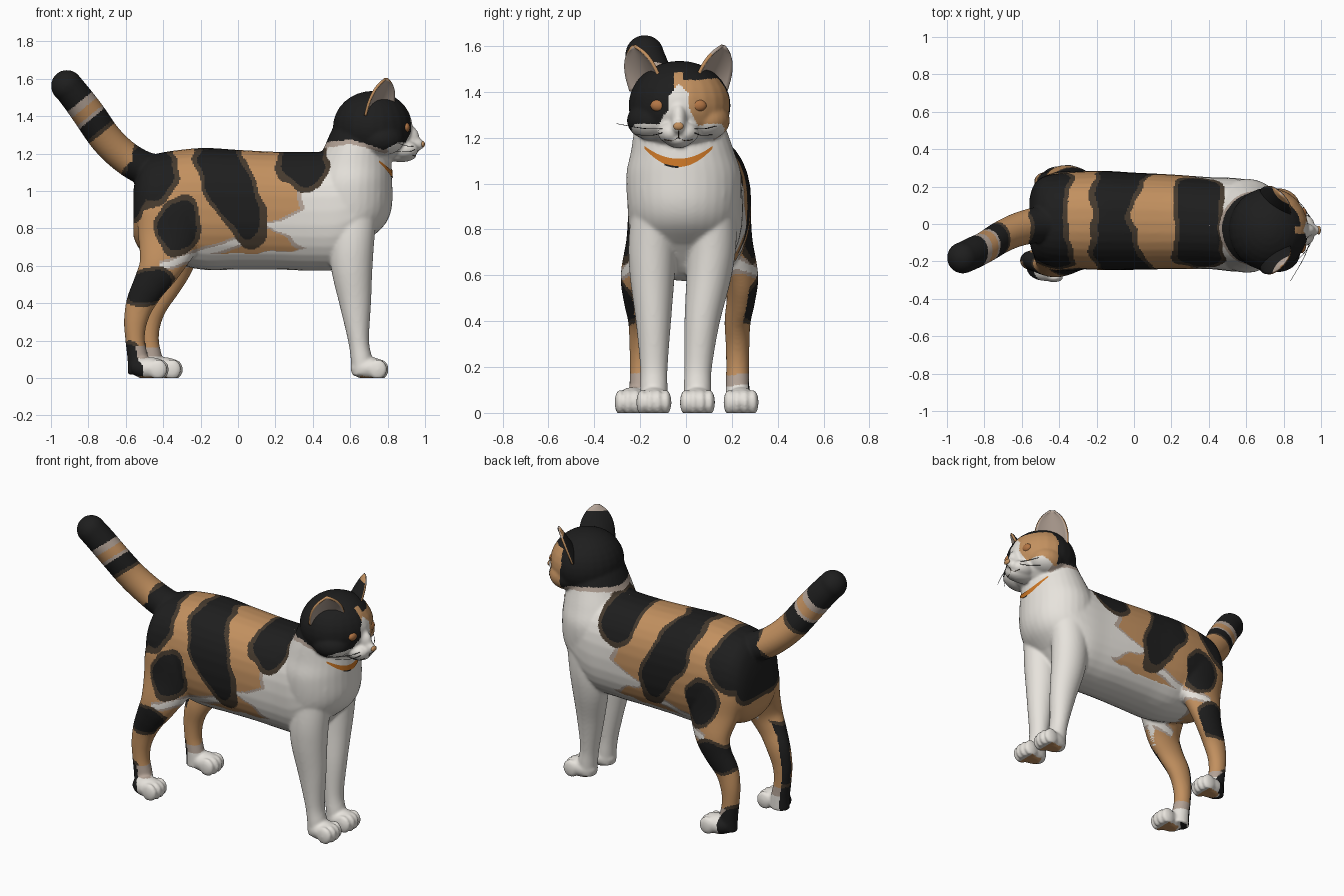
import bpy, bmesh, math
from mathutils import Vector, Matrix, noise
from mathutils.bvhtree import BVHTree

if "Cube" in bpy.data.objects:
    bpy.data.objects.remove(bpy.data.objects["Cube"])

def material(name, rgb):
    m = bpy.data.materials.new(name)
    m.diffuse_color = (*rgb, 1)
    m.use_nodes = True
    m.node_tree.nodes["Principled BSDF"].inputs["Base Color"].default_value = m.diffuse_color
    return m

WHITE, TAN, BLACK, BROWN, PINK, COLLAR, EYE = range(7)
mats = [material("white fur", (.80, .77, .72)), material("tan fur", (.54, .28, .115)),
        material("black fur", (.013, .013, .013)), material("dark brown fur", (.06, .042, .027)),
        material("pinkish grey", (.46, .37, .31)), material("collar orange", (.62, .19, .02)),
        material("eye amber", (.45, .18, .06))]

# ---------- helpers ----------
def spline(pts, steps):
    out = []
    for i in range(len(pts) - 1):
        p = [Vector(pts[max(0, min(len(pts) - 1, i + k))]) for k in (-1, 0, 1, 2)]
        for s in range(steps):
            t = s / steps
            out.append(.5 * (2 * p[1] + (p[2] - p[0]) * t + (2 * p[0] - 5 * p[1] + 4 * p[2] - p[3]) * t * t
                             + (3 * p[1] - p[0] - 3 * p[2] + p[3]) * t ** 3))
    return out + [Vector(pts[-1])]

def loft(bm, pts, n=32, steps=5, power=2.0, axis=None):
    """Tube through (x, y, z, side radius, depth radius) stations, optionally with a fixed axis."""
    st = spline(pts, steps)
    rings = []
    for i, p in enumerate(st):
        t = Vector(axis or (st[min(i + 1, len(st) - 1)] - st[max(i - 1, 0)])[:3]).normalized()
        ref = Vector((0, 1, 0)) if abs(t.y) < .9 else Vector((0, 0, 1))
        a = (ref - t * t.dot(ref)).normalized()
        b = a.cross(t)
        ring = []
        for k in range(n):
            c, s = math.cos(k * math.tau / n), math.sin(k * math.tau / n)
            c, s = (math.copysign(abs(v) ** (2 / power), v) for v in (c, s))
            ring.append(bm.verts.new(Vector(p[:3]) + a * c * p[3] + b * s * p[4]))
        rings.append(ring)
    for r, q in zip(rings, rings[1:]):
        for k in range(n):
            bm.faces.new((r[k], r[(k + 1) % n], q[(k + 1) % n], q[k]))
    bm.faces.new(rings[0][::-1])
    bm.faces.new(rings[-1])

def ball(bm, c, r):
    bmesh.ops.create_uvsphere(bm, u_segments=24, v_segments=16, radius=1,
                              matrix=Matrix.Translation(c) @ Matrix.Diagonal((*r, 1)))

def finish(bm, name, slots):
    bmesh.ops.recalc_face_normals(bm, faces=bm.faces)
    me = bpy.data.meshes.new(name)
    bm.to_mesh(me)
    bm.free()
    for s in slots:
        me.materials.append(mats[s])
    me.polygons.foreach_set("use_smooth", [True] * len(me.polygons))
    ob = bpy.data.objects.new(name, me)
    bpy.context.collection.objects.link(ob)
    return ob

def table(x, pts):
    for (a, fa), (b, fb) in zip(pts, pts[1:]):
        if x <= b:
            return fa + (fb - fa) * max(0, (x - a) / (b - a))
    return pts[-1][1]

# ---------- body: lofted masses fused by a voxel remesh ----------
bm = bmesh.new()
# torso
loft(bm, [(x, y, z, ry, rz) for x, y, z, ry, rz in [
    (-.56, .02, .88, .11, .12), (-.54, .02, .90, .18, .19), (-.5, .02, .915, .225, .25),
    (-.42, .02, .92, .25, .283), (-.2, .02, .905, .265, .325), (0, .015, .9, .26, .32),
    (.2, .012, .895, .253, .315), (.4, .005, .892, .246, .317), (.55, -.005, .90, .25, .31),
    (.68, -.01, .95, .23, .23), (.76, -.01, .98, .18, .16)]], power=2.3, axis=(1, 0, 0))
# chest and neck
loft(bm, [(.58, -.01, .74, .18, .12), (.59, -.01, .82, .225, .195), (.6, -.01, .91, .245, .222),
          (.605, -.01, 1.04, .25, .22), (.617, -.015, 1.14, .225, .203), (.635, -.025, 1.24, .2, .172),
          (.67, -.03, 1.35, .17, .155), (.7, -.03, 1.43, .11, .11)], axis=(0, 0, -1))
# head, cheeks, muzzle, nose bridge, chin
HY = -.033
ball(bm, (.72, HY + .005, 1.34), (.213, .223, .195))
for s in (-1, 1):
    ball(bm, (.77, HY + s * .12, 1.275), (.12, .105, .085))
    ball(bm, (.89, HY + s * .032, 1.222), (.075, .058, .05))
ball(bm, (.9, HY, 1.285), (.07, .04, .07))
ball(bm, (.935, HY, 1.25), (.062, .034, .04))
ball(bm, (.87, HY, 1.192), (.085, .06, .038))
# tail
loft(bm, [(-.42, .01, 1.1, .09, .09), (-.52, -.005, 1.13, .095, .09), (-.62, -.03, 1.195, .09, .088),
          (-.71, -.07, 1.285, .085, .088), (-.79, -.12, 1.4, .082, .088), (-.86, -.155, 1.495, .085, .085),
          (-.912, -.18, 1.56, .083, .083)])
ball(bm, (-.915, -.18, 1.562), (.085, .085, .085))

def paw(x, y):
    ball(bm, (x, y, .052), (.1, .07, .06))
    for k in (-1.5, -.5, .5, 1.5):
        ball(bm, (x + .062 - .01 * abs(k), y + k * .035, .046), (.05, .024, .055))

# front legs
for ys in ([-.13, -.145, -.147, -.142, -.14, -.14, -.14], [.12, .115, .1, .07, .053, .05, .05]):
    loft(bm, [(x, y, z, ry, rx) for y, (z, x, rx, ry) in zip(ys, [
        (.95, .62, .13, .1), (.75, .61, .12, .105), (.6, .608, .112, .098), (.4, .627, .085, .077),
        (.2, .645, .056, .06), (.1, .66, .057, .06), (.02, .67, .06, .06)])])
    paw(.7, ys[-1])
# hind legs, the far one set further forward
for s, dx, y0, yp in ((-1, 0, -.195, -.235), (1, .075, .225, .24)):
    loft(bm, [(x + dx * min(1, max(0, (.9 - z) / .4)), y0 + (.025 - .04 * (z < .7)) * -s * (z > .45), z, ry, rx)
              for z, x, rx, ry in [(1.0, -.36, .13, .06), (.9, -.35, .18, .08), (.75, -.37, .17, .09),
                                   (.6, -.415, .118, .075), (.5, -.47, .092, .063), (.4, -.522, .077, .057),
                                   (.3, -.548, .062, .052), (.2, -.55, .052, .05), (.1, -.535, .056, .052),
                                   (.02, -.53, .06, .052)]])
    paw(-.475 + dx, yp)
proto = finish(bm, "body_source", [])
rm = proto.modifiers.new("fuse", 'REMESH')
rm.mode, rm.voxel_size = 'VOXEL', .008
sm = proto.modifiers.new("soften", 'SMOOTH')
sm.factor, sm.iterations = .5, 9
me = bpy.data.meshes.new_from_object(proto.evaluated_get(bpy.context.evaluated_depsgraph_get()))
bpy.data.objects.remove(proto)
for v in me.vertices:
    v.co.z = max(v.co.z, 0)
me.name = "cat_body"
body = bpy.data.objects.new("cat_body", me)
bpy.context.collection.objects.link(body)
me.materials.clear()
for m in mats:
    me.materials.append(m)

# ---------- coat pattern ----------
SPOTS = [(-.47, 1.1, .12, .16, 0), (-.57, .98, .07, .13, 0), (-.04, 1.02, .11, .29, .437),
         (.35, 1.15, .115, .13, 0), (-.32, .81, .1, .135, -.2), (-.475, .49, .125, .085, .3),
         (-.57, .07, .06, .11, .25)]
CHEST = [(.55, -.3), (.62, -.2), (.66, .1), (.69, .36), (.76, .27), (.82, .14), (.85, .25), (.9, .36),
         (1.0, .34), (1.04, .45), (1.2, .49), (1.3, .45)]
HEAD = [(.4, 1.23), (.5, 1.265), (.6, 1.28), (.68, 1.26), (.78, 1.22), (.86, 1.26), (1, 1.27)]

def coat(c, n):
    w = noise.noise(c * 9)
    x, y, z = c.x + w * .025, c.y, c.z + w * .02
    if x < -.56 and z > 1.04 and -.63 * x + .77 * z > 1.25:     # tail rings
        s = -.63 * x + .77 * z
        for lim, col in ((1.465, TAN), (1.485, BROWN), (1.56, BLACK), (1.58, PINK), (1.63, TAN), (1.67, PINK)):
            if s < lim:
                return col
        return BLACK
    if x > .4:                                                  # head mask and face
        h = table(x, HEAD)
        if z > h:
            dy = abs(y - HY)
            if x > .82 and dy < min(.045, max(0, 1.43 - z) * .9) + max(0, 1.33 - z) * .6:
                return WHITE
            if x > .8 and dy < .02 and z < 1.49:
                return TAN
            return TAN if y > HY and x > .765 and z < 1.455 else BLACK
        if z > h - .025 and x < .8:
            return PINK
    shift = .075 * min(1, max(0, (.9 - z) / .4)) if y > 0 and x < -.2 else 0
    x -= shift
    if c.z < .012 and n.z < -.8:                                # paw pads
        return TAN if any(abs(c.x - px) < .05 for px in (.7, -.475 + shift)) else WHITE
    best = min(math.hypot(((x - a) * math.cos(t) + (z - b) * math.sin(t)) / rx,
                          ((z - b) * math.cos(t) - (x - a) * math.sin(t)) / rz) for a, b, rx, rz, t in SPOTS)
    out = n.y * (1 if y > 0 else -1)
    if z < .62 and (n.x > .7 or (out < -.2 and n.x > -.4)):     # plain inner hind legs
        best = 9
    if y < 0 and x < -.3 and .2 < z < .55 and n.x < -.4 and out < .1:
        best = 0                                                # dark back of one hind leg
    if best < 1:
        return BLACK
    if x < -.2 and z < .17:                                     # hind socks
        return WHITE if z < .115 else PINK
    if best < 1.22:
        return BROWN
    if n.z < -.6 and z > .52 and x > -.35:                      # belly
        return WHITE
    if -.42 < x < .05 and abs(z - .73 - .325 * x) < .03:        # flank streak
        return WHITE if abs(z - .73 - .325 * x) < .016 else PINK
    edge = table(z, CHEST)
    if x > .48 or (x > edge and x > -.25):
        return WHITE
    return PINK if x > edge - .03 and x > -.25 and z > .64 else TAN

me.polygons.foreach_set("material_index", [coat(p.center, p.normal) for p in me.polygons])
me.polygons.foreach_set("use_smooth", [True] * len(me.polygons))
me.update()

# ---------- ears: curved shells with pink lining, tan rim and pale tip ----------
for s, name in ((-1, "right_ear"), (1, "left_ear")):
    M = (Matrix.Translation((.75, HY + s * .137, 1.41)) @ Matrix.Rotation(-s * .29, 4, 'X')
         @ Matrix.Rotation(.2, 4, 'Y') @ Matrix.Rotation(s * .8, 4, 'Z'))
    verts, faces, U, V = [], [], 16, 16
    for j in range(V + 1):
        v = j / V
        half = max(.015, .108 * (1 - v ** 2.6) ** .62)
        for i in range(U + 1):
            u = 2 * i / U - 1
            verts.append(M @ Vector((-.055 * (1 - u * u) * (1 - .85 * v), u * half, .205 * v)))
    for j in range(V):
        for i in range(U):
            k = j * (U + 1) + i
            faces.append((k, k + U + 1, k + U + 2, k + 1))
    em = bpy.data.meshes.new(name)
    em.from_pydata(verts, [], faces)
    for slot in (BLACK, PINK, TAN, PINK, PINK, TAN):
        em.materials.append(mats[slot])
    em.polygons.foreach_set("material_index", [(3 if s < 0 else 2) * (k // U >= V - 3) for k in range(U * V)])
    em.polygons.foreach_set("use_smooth", [True] * len(em.polygons))
    ear = bpy.data.objects.new(name, em)
    bpy.context.collection.objects.link(ear)
    so = ear.modifiers.new("thickness", 'SOLIDIFY')
    so.thickness, so.offset, so.material_offset, so.material_offset_rim = .014, -1, 1, 2

# ---------- face details placed on the surface ----------
tree = BVHTree.FromPolygons([v.co for v in me.vertices], [p.vertices for p in me.polygons])

def front(y, z):
    return tree.ray_cast(Vector((.9 if z < 1.17 else 1.5, y, z)), Vector((-1, 0, 0)))[0] or Vector((.8, y, z))

for s, name in ((-1, "right_eye"), (1, "left_eye")):
    bm = bmesh.new()
    ball(bm, front(HY + s * .086, 1.34) - Vector((.014, 0, 0)), (.022, .036, .027))
    finish(bm, name, [EYE])
bm = bmesh.new()
ball(bm, front(HY, 1.25) + Vector((-.006, 0, 0)), (.012, .023, .017))
finish(bm, "nose", [TAN])

# collar: thin crescent plate on the throat, with a small dark tag strip
def plate(name, y0, y1, drop, thick, slot):
    bm, rows = bmesh.new(), []
    for i in range(25):
        y = y0 + (y1 - y0) * i / 24
        mid = 1.09 + drop + 3.1 * y * y
        half = thick * (1 - .7 * (y / .15) ** 2)
        rows.append([bm.verts.new(front(HY + y, mid + k * half) + Vector((.004, 0, 0))) for k in (-1, 0, 1)])
    for r, q in zip(rows, rows[1:]):
        for k in (0, 1):
            bm.faces.new((r[k], q[k], q[k + 1], r[k + 1]))
    finish(bm, name, [slot])

plate("collar", -.148, .148, 0, .018, COLLAR)
plate("collar_tag", -.06, 0, -.018, .004, BLACK)

bm = bmesh.new()
mouth = [[(0, 1.23), (0, 1.215), (0, 1.2)]] + [[(0, 1.2), (s * .03, 1.187), (s * .06, 1.192)] for s in (-1, 1)]
for line in mouth:
    loft(bm, [(*front(HY + y, z), .0022, .0022) for y, z in line], n=6, steps=3)
finish(bm, "mouth_line", [BROWN])

bm = bmesh.new()
for s, reach in ((-1, 1.0), (1, .65)):
    for dz, ln in ((-.018, .6), (.012, 1)):
        p, r = front(HY + s * .07, 1.232 + dz * .6), reach * ln
        loft(bm, [(*p, .0016, .0016), (p.x - .03, p.y + s * .08 * r, p.z - .004 + dz * .4, .0016, .0016),
                  (p.x - .1, p.y + s * .2 * r, p.z + .01 + dz, .001, .001)], n=6, steps=4)
finish(bm, "whiskers", [BLACK])
